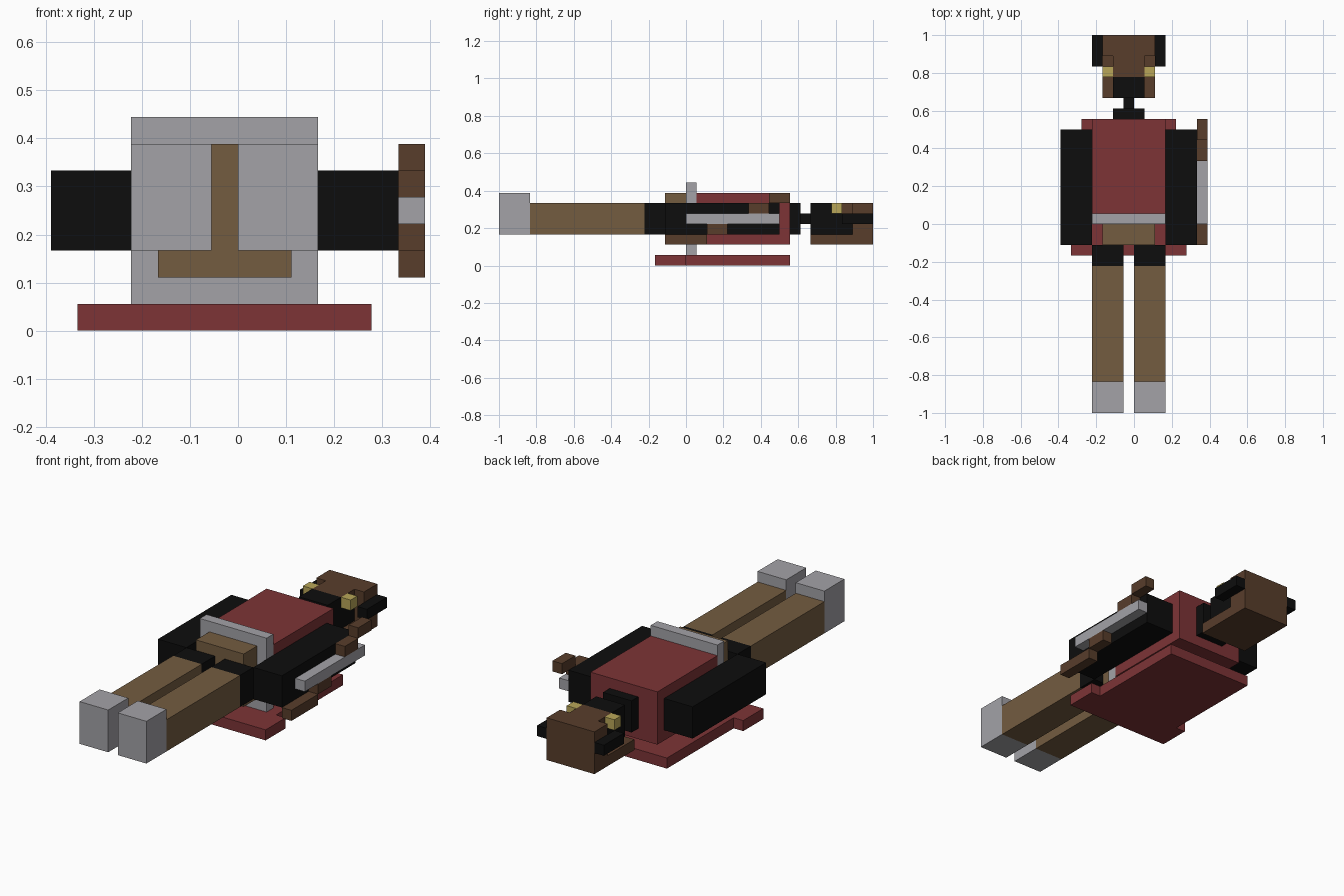
import bpy
import bmesh
from mathutils import Vector

cube = bpy.data.objects.get("Cube")
if cube:
    bpy.data.objects.remove(cube, do_unlink=True)

U = 1 / 18       # edge of one block; all parts sit on this block grid
MID = -0.5       # the body's mirror plane, in blocks


def make_material(name, rgb):
    mat = bpy.data.materials.new(name)
    mat.use_nodes = True
    colour = (*rgb, 1.0)
    mat.diffuse_color = colour
    bsdf = next(n for n in mat.node_tree.nodes if n.type == 'BSDF_PRINCIPLED')
    bsdf.inputs["Base Color"].default_value = colour
    bsdf.inputs["Roughness"].default_value = 0.8
    return mat


RED = make_material("dark red cloth", (0.205, 0.034, 0.037))
TAN = make_material("tan cloth", (0.174, 0.107, 0.051))
GREY = make_material("light grey", (0.366, 0.361, 0.386))
BROWN = make_material("dark brown", (0.098, 0.047, 0.024))
GOLD = make_material("gold", (0.479, 0.381, 0.098))
BLACK = make_material("black", (0.004, 0.004, 0.004))


def part(name, mat, *boxes):
    """One object made of boxes, each given as x, y and z ranges in blocks."""
    bm = bmesh.new()
    for ranges in boxes:
        lo, hi = (Vector(c) * U for c in zip(*ranges))
        verts = bmesh.ops.create_cube(bm, size=1)["verts"]
        for v in verts:
            v.co = Vector((v.co[i] * (hi[i] - lo[i]) + (lo[i] + hi[i]) / 2
                           for i in range(3)))
    mesh = bpy.data.meshes.new(name)
    bm.to_mesh(mesh)
    bm.free()
    mesh.materials.append(mat)
    obj = bpy.data.objects.new(name, mesh)
    bpy.context.collection.objects.link(obj)
    return obj


def pair(name, mat, x, y, z):
    """A left part and its mirrored right twin."""
    part("left_" + name, mat, (x, y, z))
    part("right_" + name, mat, ((2 * MID - x[1], 2 * MID - x[0]), y, z))


# Legs
pair("foot", GREY, (0, 3), (-18, -15), (3, 7))
pair("leg", TAN, (0, 3), (-15, -4), (3, 6))
pair("hip", BLACK, (0, 3), (-4, -2), (3, 6))

# Trunk
part("pelvis", TAN, ((-3, 2), (-2, 0), (2, 7)))
part("belt", GREY, ((-4, 3), (0, 1), (1, 8)))
part("torso", RED, ((-4, 3), (1, 10), (2, 7)))
pair("arm", BLACK, (3, 6), (-2, 9), (3, 6))

# Cape, wider at the hem
part("cape", RED, ((-5, 4), (0, 10), (0, 1)))
part("cape_hem", RED, ((-6, 5), (-3, 0), (0, 1)))

# Neck and face
part("collar", BLACK, ((-2, 1), (10, 11), (3, 6)))
part("neck", BLACK, ((-1, 0), (11, 12), (4, 5)))
part("face", BLACK, ((-2, 1), (12, 14), (3, 6)), ((-2, 1), (14, 16), (3, 5)))

# Hair: back sheet, crown and fringe
part("hair", BROWN,
     ((-3, 2), (12, 16), (2, 3)),
     ((-3, 2), (16, 18), (2, 6)),
     ((-2, 1), (14, 16), (5, 6)))
pair("ear", BLACK, (2, 3), (15, 18), (4, 5))
pair("gold_ornament", GOLD, (1, 2), (14, 15), (5, 6))

# Stepped weapon on the outside of the left arm
part("weapon_bar", GREY, ((6, 7), (0, 9), (4, 5)))
part("weapon_upper_limb", BROWN,
     ((6, 7), (6, 8), (5, 6)), ((6, 7), (8, 10), (6, 7)))
part("weapon_lower_limb", BROWN,
     ((6, 7), (2, 4), (3, 4)), ((6, 7), (-2, 2), (2, 3)))
